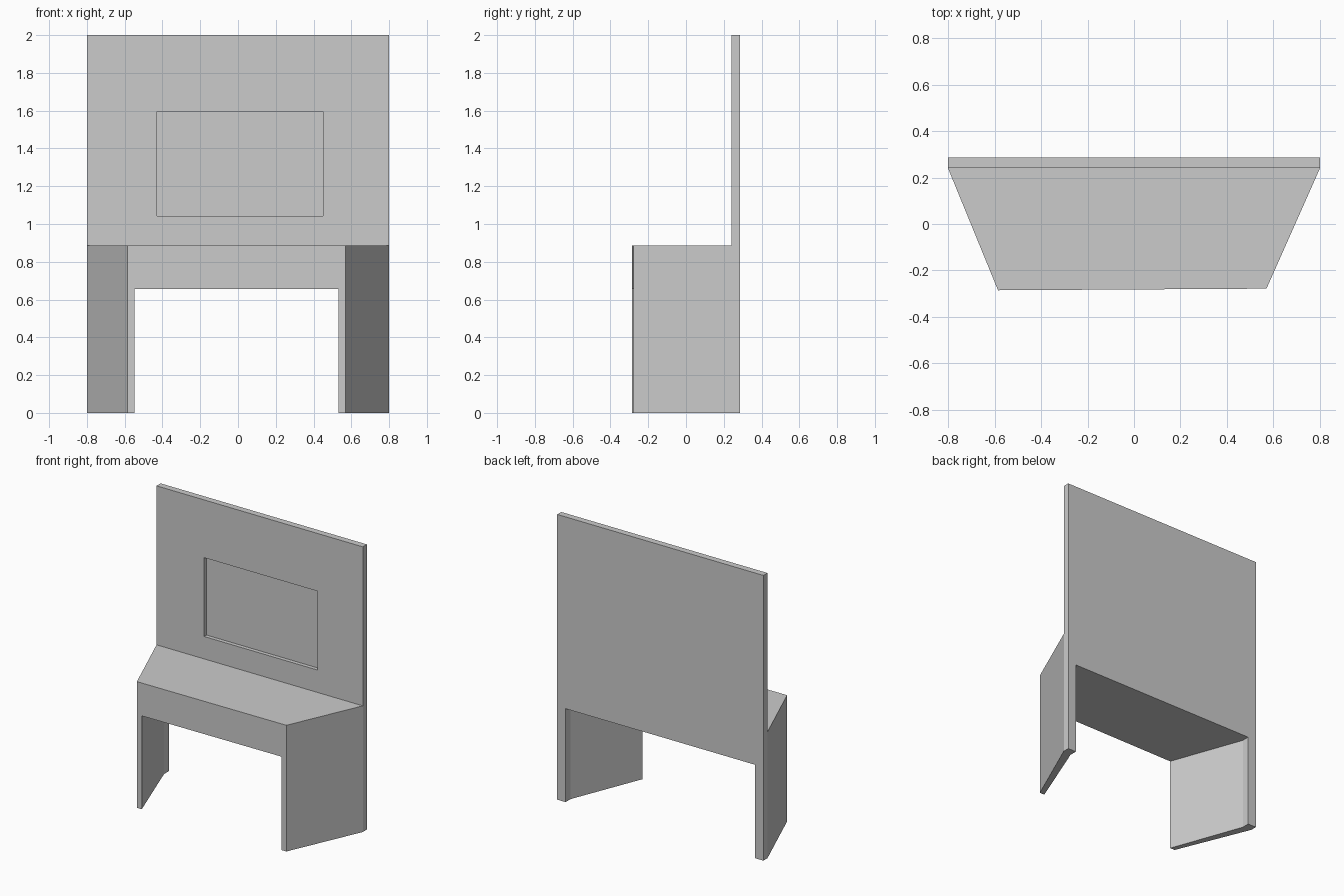
import bpy, bmesh

if "Cube" in bpy.data.objects:
    bpy.data.objects.remove(bpy.data.objects["Cube"])

# One plain grey for the whole piece
grey = bpy.data.materials.new("light grey")
grey.diffuse_color = (0.6, 0.6, 0.6, 1)
grey.use_nodes = True
grey.node_tree.nodes["Principled BSDF"].inputs["Base Color"].default_value = grey.diffuse_color

BACK, PANEL_FRONT, FRONT = 0.285, 0.24, -0.285
DESK_TOP, ARCH_TOP = 0.885, 0.655


def prism(name, outline, z0, z1):
    """Extrude a counter-clockwise plan outline from z0 up to z1."""
    bm = bmesh.new()
    base = bm.faces.new([bm.verts.new((x, y, z0)) for x, y in outline])
    top = bmesh.ops.extrude_face_region(bm, geom=[base])["geom"]
    for v in top:
        if isinstance(v, bmesh.types.BMVert):
            v.co.z = z1
    bmesh.ops.recalc_face_normals(bm, faces=bm.faces)
    mesh = bpy.data.meshes.new(name)
    bm.to_mesh(mesh)
    bm.free()
    mesh.materials.append(grey)
    obj = bpy.data.objects.new(name, mesh)
    bpy.context.collection.objects.link(obj)
    return obj


def cut(target, cutter):
    """Subtract the cutter and apply the result."""
    mod = target.modifiers.new("cut", "BOOLEAN")
    mod.operation, mod.solver, mod.object = "DIFFERENCE", "EXACT", cutter
    bpy.context.view_layer.objects.active = target
    bpy.ops.object.modifier_apply(modifier=mod.name)
    bpy.data.objects.remove(cutter)


# Tapered desk and upright back panel, sharing one flush rear face
cabinet = prism("desk_and_back_panel",
                [(-0.585, FRONT), (0.57, FRONT + 0.007), (0.8, PANEL_FRONT),
                 (0.8, BACK), (-0.8, BACK), (-0.8, PANEL_FRONT)], 0, DESK_TOP)
panel = prism("back_panel", [(-0.8, PANEL_FRONT), (0.8, PANEL_FRONT),
                             (0.8, BACK), (-0.8, BACK)], DESK_TOP, 2.0)

# Knee space running right through, flaring toward the rear
knee = prism("knee_space_cutter",
             [(-0.529, -0.335), (0.509, -0.335), (0.735, PANEL_FRONT - 0.01),
              (0.735, 0.4), (-0.735, 0.4), (-0.735, PANEL_FRONT - 0.01)],
             -0.1, ARCH_TOP)
cut(cabinet, knee)

# Shallow rectangular screen recess in the panel
recess = prism("screen_cutter", [(-0.43, 0.1), (0.45, 0.1),
                                 (0.45, 0.267), (-0.43, 0.267)], 1.042, 1.595)
cut(panel, recess)
cabinet.name = "desk"
